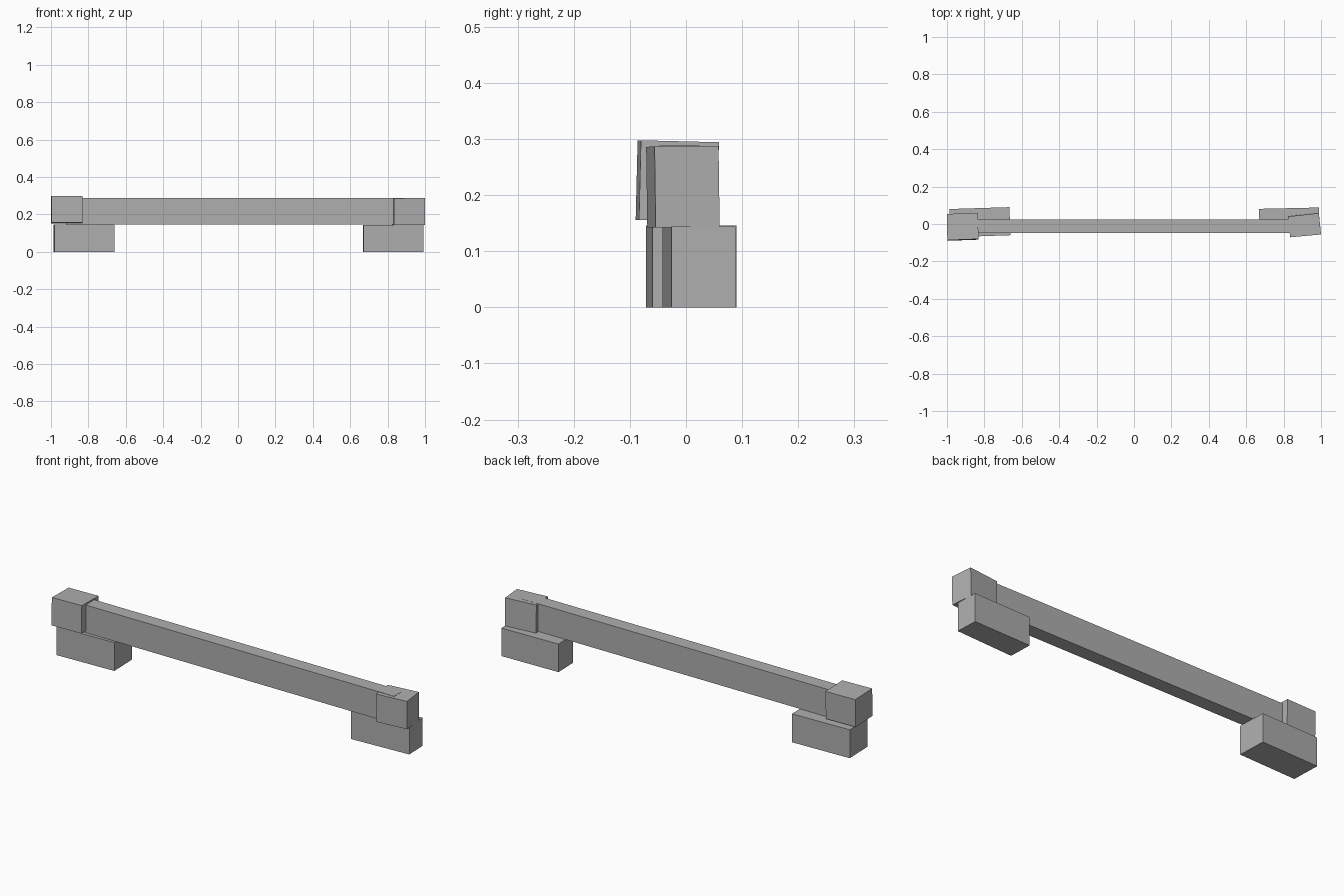
import bpy
import bmesh
from math import radians
from mathutils import Matrix, Vector

cube = bpy.data.objects.get("Cube")
if cube:
    bpy.data.objects.remove(cube, do_unlink=True)

# Single plain grey
GREY = (0.43, 0.43, 0.43, 1)
grey = bpy.data.materials.new("plain grey")
grey.use_nodes = True
grey.diffuse_color = GREY
grey.node_tree.nodes["Principled BSDF"].inputs["Base Color"].default_value = GREY


def block(name, plan, bottom, top, roll=0):
    """Extrude a four-cornered plan upwards, then roll it a little about x."""
    bm = bmesh.new()
    base = bm.faces.new([bm.verts.new((x, y, bottom)) for x, y in plan])
    side = bmesh.ops.extrude_face_region(bm, geom=[base])["geom"]
    raised = [v for v in side if isinstance(v, bmesh.types.BMVert)]
    bmesh.ops.translate(bm, verts=raised, vec=(0, 0, top - bottom))
    centre = sum((v.co for v in bm.verts), Vector()) / len(bm.verts)
    bmesh.ops.rotate(bm, verts=bm.verts, cent=centre,
                     matrix=Matrix.Rotation(radians(roll), 3, "X"))
    bmesh.ops.recalc_face_normals(bm, faces=bm.faces)
    mesh = bpy.data.meshes.new(name)
    bm.to_mesh(mesh)
    bm.free()
    mesh.materials.append(grey)
    obj = bpy.data.objects.new(name, mesh)
    bpy.context.collection.objects.link(obj)
    return obj


# Long rail
block("rail", [(-0.92, -0.047), (0.92, -0.047), (0.92, 0.024), (-0.92, 0.024)],
      0.146, 0.288)

# End caps, each turned slightly
block("right_cap", [(-0.998, -0.088), (-0.832, -0.082), (-0.834, 0.057), (-1, 0.052)],
      0.154, 0.296, roll=-1.4)
block("left_cap", [(0.835, -0.070), (1, -0.055), (0.988, 0.059), (0.823, 0.041)],
      0.143, 0.287, roll=0.8)

# Feet, set towards the back
block("right_foot", [(-0.982, -0.071), (-0.661, -0.060), (-0.666, 0.090), (-0.987, 0.080)],
      0, 0.146)
block("left_foot", [(0.672, -0.042), (0.992, -0.026), (0.988, 0.088), (0.668, 0.081)],
      0, 0.144)
